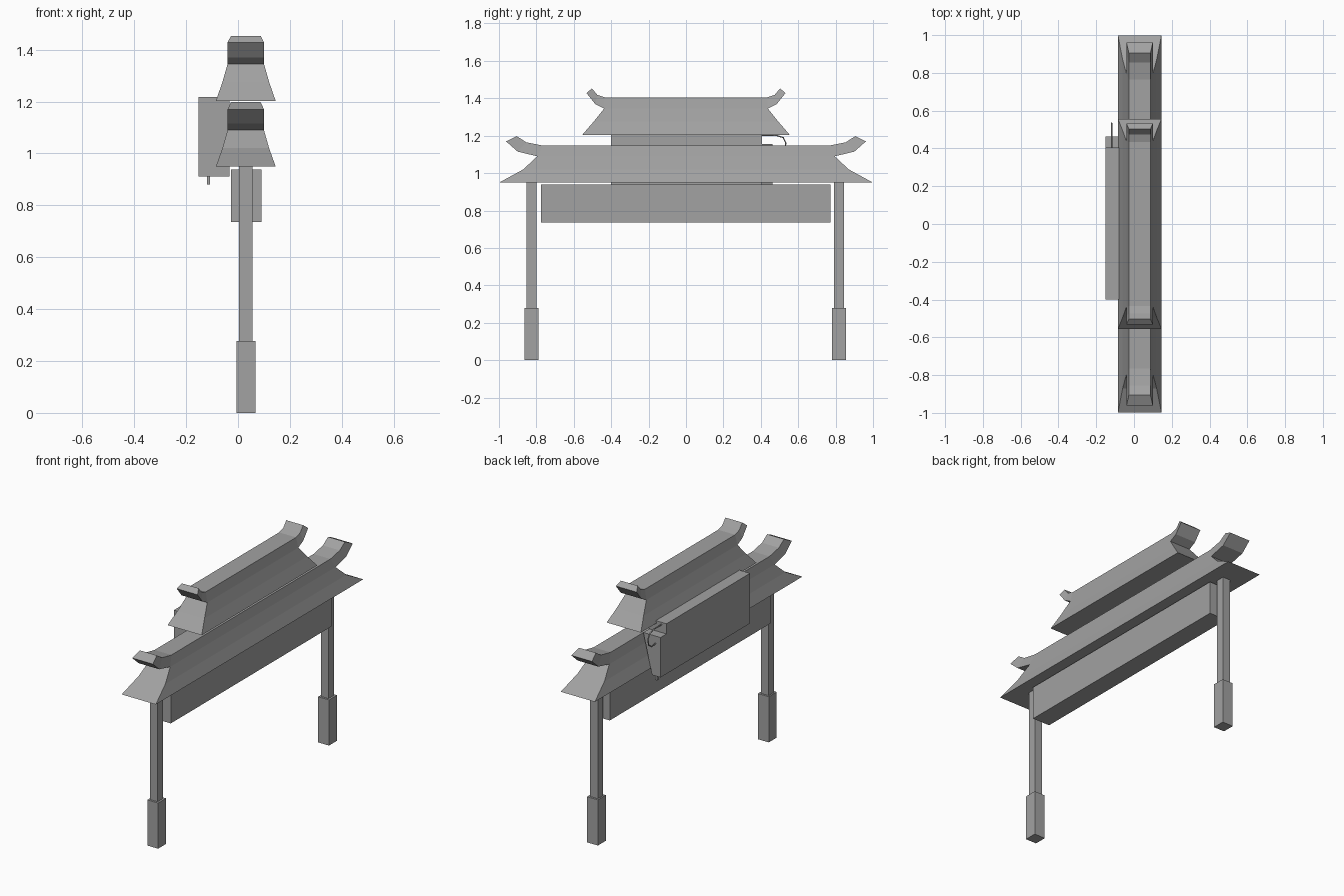
import bpy
import bmesh

cube = bpy.data.objects.get("Cube")
if cube:
    bpy.data.objects.remove(cube, do_unlink=True)

grey = bpy.data.materials.new("stone_grey")
grey.use_nodes = True
GREY = (0.36, 0.36, 0.36, 1)
grey.diffuse_color = GREY
grey.node_tree.nodes["Principled BSDF"].inputs["Base Color"].default_value = GREY

CX = 0.03  # centre line of the gate


def loft(name, rings):
    """Skin equal-length rings of points and cap both ends."""
    bm = bmesh.new()
    rows = [[bm.verts.new(p) for p in ring] for ring in rings]
    n = len(rows[0])
    for a, b in zip(rows, rows[1:]):
        for i in range(n):
            j = (i + 1) % n
            bm.faces.new((a[i], a[j], b[j], b[i]))
    bm.faces.new(rows[0])
    bm.faces.new(rows[-1])
    bmesh.ops.recalc_face_normals(bm, faces=bm.faces)
    mesh = bpy.data.meshes.new(name)
    bm.to_mesh(mesh)
    bm.free()
    mesh.materials.append(grey)
    obj = bpy.data.objects.new(name, mesh)
    bpy.context.collection.objects.link(obj)
    return obj


def rect(x0, x1, y0, y1, z):
    return [(x0, y0, z), (x1, y0, z), (x1, y1, z), (x0, y1, z)]


def box(name, x0, x1, y0, y1, z0, z1):
    return loft(name, [rect(x0, x1, y0, y1, z) for z in (z0, z1)])


def roof(name, levels, under, over):
    # Flared skirt: each level is (half width, half length, height)
    loft(name + "_skirt", [rect(CX - w, CX + w, -l, l, z) for w, l, z in levels])
    # Ridge swept along y with upturned ends, narrower on top
    under = [(-y, z) for y, z in reversed(under)] + under
    over = [(-y, z) for y, z in reversed(over)] + over
    loft(name + "_ridge", [
        [(CX - 0.07, yb, zb), (CX + 0.07, yb, zb),
         (CX + 0.057, yt, zt), (CX - 0.057, yt, zt)]
        for (yb, zb), (yt, zt) in zip(under, over)])


roof("lower_roof",
     [(0.115, 0.998, 0.95), (0.09, 0.87, 1.02), (0.07, 0.795, 1.09)],
     [(0.795, 1.09), (0.90, 1.115), (0.962, 1.17)],
     [(0.765, 1.147), (0.855, 1.165), (0.905, 1.198)])
roof("upper_roof",
     [(0.115, 0.556, 1.203), (0.09, 0.494, 1.275), (0.07, 0.438, 1.345)],
     [(0.438, 1.345), (0.486, 1.37), (0.532, 1.428)],
     [(0.434, 1.405), (0.474, 1.418), (0.503, 1.453)])

# Cross beam
box("beam", -0.027, 0.09, -0.775, 0.772, 0.735, 0.938)

# Posts with thicker feet
for label, y in (("front", -0.826), ("back", 0.818)):
    box(label + "_post", 0.003, 0.055, y - 0.026, y + 0.026, 0.27, 0.953)
    box(label + "_foot", -0.006, 0.067, y - 0.038, y + 0.038, 0, 0.278)

# Hanging sign box and its tapered end block
box("sign_box", -0.152, -0.033, -0.4, 0.405, 0.912, 1.217)
profile = [(-0.152, 0.912), (-0.095, 0.912), (-0.036, 1.155), (-0.152, 1.155)]
loft("sign_end_block", [[(x, y, z) for x, z in profile] for y in (0.405, 0.462)])
box("sign_tail", -0.12, -0.107, 0.435, 0.45, 0.88, 0.93)

# Thin curled hook at the end of the sign
curve = bpy.data.curves.new("sign_hook", "CURVE")
curve.dimensions = "3D"
curve.bevel_depth = 0.004
curve.bevel_resolution = 1
curve.resolution_u = 4
path = [(0.40, 1.203), (0.48, 1.203), (0.52, 1.19), (0.534, 1.16),
        (0.528, 1.125), (0.50, 1.105), (0.462, 1.11)]
spline = curve.splines.new("POLY")
spline.points.add(len(path) - 1)
for point, (y, z) in zip(spline.points, path):
    point.co = (-0.118, y, z, 1)
curve.use_fill_caps = True
curve.materials.append(grey)
bpy.context.collection.objects.link(bpy.data.objects.new("sign_hook", curve))
